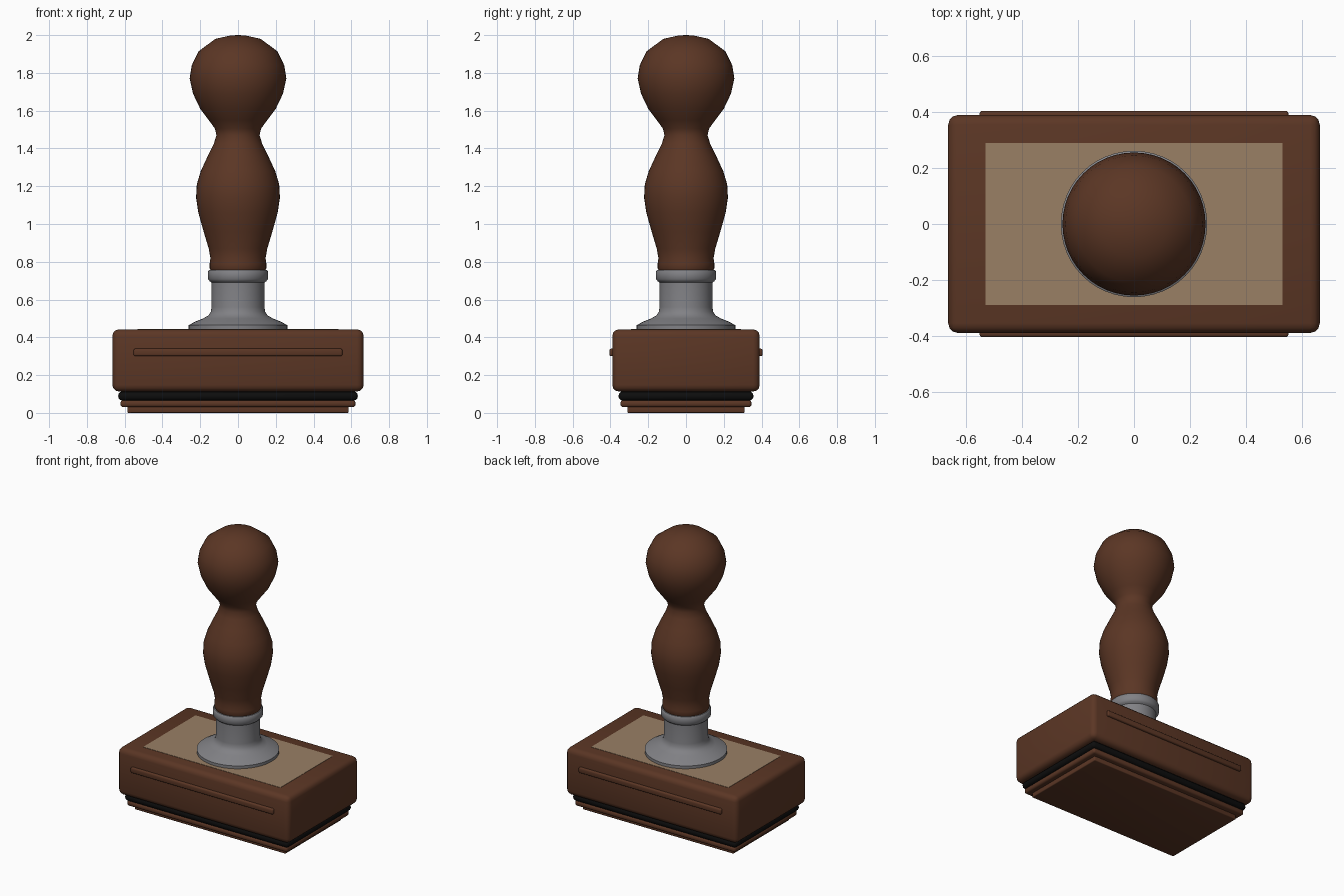
import bpy, bmesh, math

cube = bpy.data.objects.get("Cube")
if cube:
    bpy.data.objects.remove(cube, do_unlink=True)


def material(name, rgb, rough=0.6):
    m = bpy.data.materials.new(name)
    m.use_nodes = True
    m.diffuse_color = (*rgb, 1)
    bsdf = m.node_tree.nodes["Principled BSDF"]
    bsdf.inputs["Base Color"].default_value = (*rgb, 1)
    bsdf.inputs["Roughness"].default_value = rough
    return m


wood = material("brown wood", (0.105, 0.037, 0.018))
metal = material("grey metal", (0.22, 0.22, 0.235))
rubber = material("black rubber", (0.004, 0.004, 0.004))
paper = material("beige label", (0.32, 0.215, 0.13))


def finish(bm, name, mat, angle):
    bmesh.ops.recalc_face_normals(bm, faces=bm.faces)
    mesh = bpy.data.meshes.new(name)
    bm.to_mesh(mesh)
    bm.free()
    mesh.materials.append(mat)
    obj = bpy.data.objects.new(name, mesh)
    bpy.context.collection.objects.link(obj)
    bpy.ops.object.select_all(action="DESELECT")
    obj.select_set(True)
    bpy.context.view_layer.objects.active = obj
    bpy.ops.object.shade_smooth_by_angle(angle=math.radians(angle))
    return obj


def box(name, mat, half_x, half_y, z0, z1, y=0, round_by=0, steps=3):
    """Box given by half widths and its z range, with rounded edges."""
    bm = bmesh.new()
    bmesh.ops.create_cube(bm, size=1)
    bmesh.ops.scale(bm, vec=(2 * half_x, 2 * half_y, z1 - z0), verts=bm.verts)
    bmesh.ops.translate(bm, vec=(0, y, (z0 + z1) / 2), verts=bm.verts)
    if round_by:
        bmesh.ops.bevel(bm, geom=bm.edges[:], offset=round_by, segments=steps,
                        profile=0.5, affect="EDGES")
    return finish(bm, name, mat, 40)


def lathe(name, mat, profile, angle):
    """Solid turned about z from (radius, height) points."""
    bm = bmesh.new()
    verts = [bm.verts.new((r, 0, z)) for r, z in profile]
    edges = [bm.edges.new(pair) for pair in zip(verts, verts[1:])]
    bmesh.ops.spin(bm, geom=verts + edges, cent=(0, 0, 0), axis=(0, 0, 1),
                   angle=math.tau, steps=48, use_duplicate=False)
    bmesh.ops.remove_doubles(bm, verts=bm.verts, dist=0.0005)
    return finish(bm, name, mat, angle)


# Stamp base, from the printing plate up to the block
box("stamp_plate", wood, 0.585, 0.31, 0, 0.035, round_by=0.006)
box("lower_tray", wood, 0.622, 0.347, 0.03, 0.068, round_by=0.015)
box("rubber_cushion", rubber, 0.634, 0.357, 0.066, 0.112, round_by=0.02)
box("rubber_core", rubber, 0.62, 0.345, 0.09, 0.13)
box("block", wood, 0.665, 0.39, 0.113, 0.442, round_by=0.035)
box("top_label", paper, 0.532, 0.29, 0.438, 0.444)

# Raised ridges along the front and back
for side, y in (("front", -0.387), ("back", 0.387)):
    box(side + "_ridge", wood, 0.553, 0.018, 0.3, 0.34, y=y, round_by=0.01)

# Metal collar with flared foot and lip
lathe("collar", metal, [
    (0, 0.44), (0.262, 0.44), (0.262, 0.464), (0.225, 0.484), (0.185, 0.5),
    (0.158, 0.515), (0.144, 0.535), (0.14, 0.56), (0.14, 0.69), (0.15, 0.697),
    (0.159, 0.708), (0.159, 0.748), (0.153, 0.756), (0, 0.756)], 45)

# Turned handle with belly, neck and ball top
lathe("handle", wood, [
    (0, 0.75), (0.143, 0.75), (0.15, 0.765), (0.15, 0.79), (0.146, 0.82),
    (0.155, 0.87), (0.182, 0.96), (0.21, 1.06), (0.222, 1.14), (0.218, 1.21),
    (0.197, 1.28), (0.16, 1.36), (0.128, 1.425), (0.114, 1.47),
    (0.122, 1.505), (0.155, 1.55), (0.2, 1.61), (0.238, 1.69), (0.256, 1.77),
    (0.245, 1.84), (0.208, 1.915), (0.12, 1.98), (0.04, 1.998), (0, 2)], 60)
